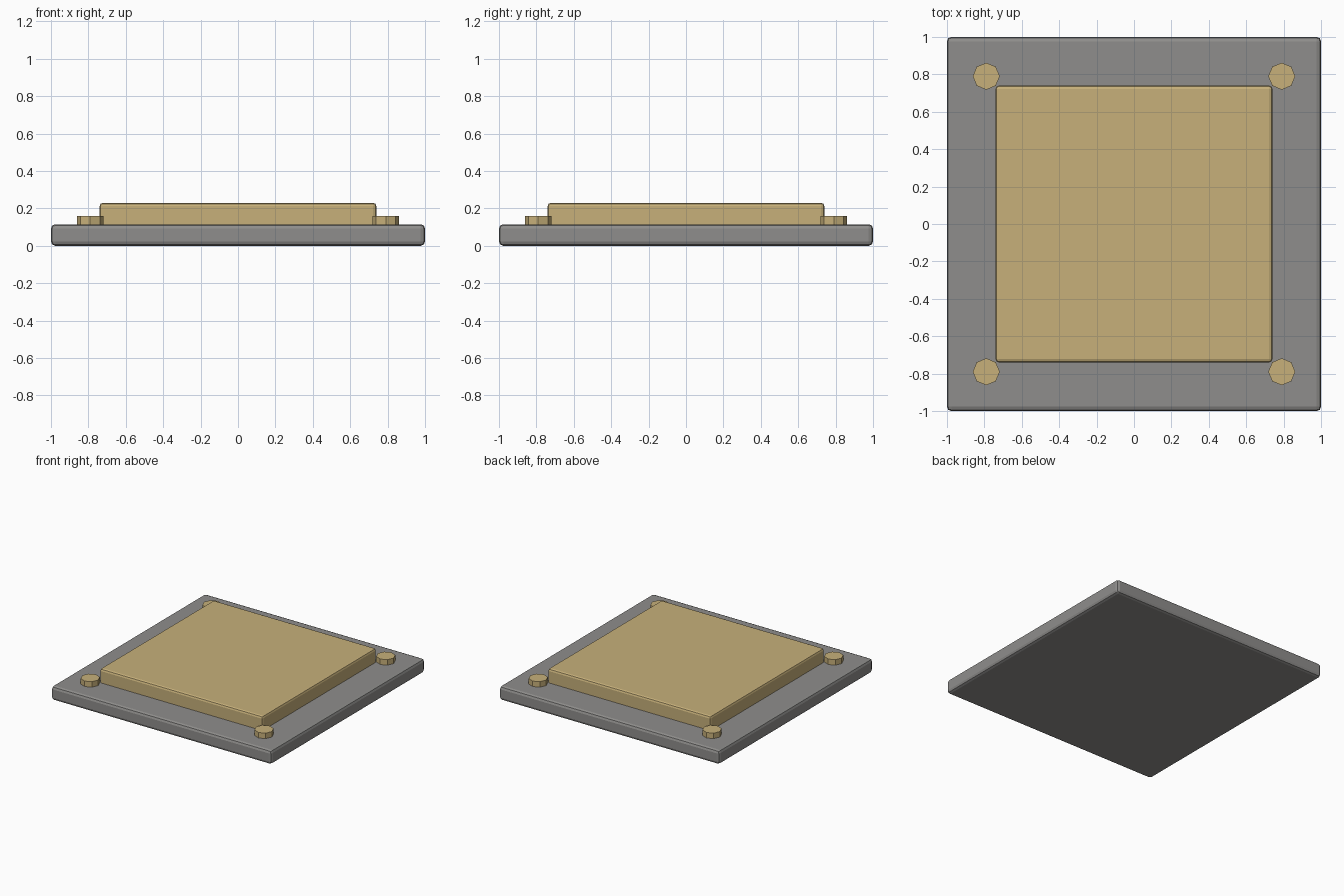
import bpy
import math

cube = bpy.data.objects.get("Cube")
if cube:
    bpy.data.objects.remove(cube, do_unlink=True)


def make_material(name, rgb):
    mat = bpy.data.materials.new(name)
    mat.use_nodes = True
    mat.diffuse_color = (*rgb, 1)
    mat.node_tree.nodes["Principled BSDF"].inputs["Base Color"].default_value = (*rgb, 1)
    return mat


def slab(name, width, z0, z1, bevel, mat):
    """Square slab with softened edges."""
    bpy.ops.mesh.primitive_cube_add(size=1, location=(0, 0, (z0 + z1) / 2))
    obj = bpy.context.object
    obj.name = name
    obj.scale = (width, width, z1 - z0)
    bpy.ops.object.transform_apply(location=False, rotation=False, scale=True)
    mod = obj.modifiers.new("soft_edges", 'BEVEL')
    mod.width = bevel
    mod.segments = 2
    obj.data.materials.append(mat)
    return obj


grey = make_material("stone_grey", (0.275, 0.27, 0.262))
tan = make_material("warm_tan", (0.57, 0.435, 0.195))

# Base plate and raised panel
slab("base_plate", 2.0, 0, 0.115, 0.023, grey)
slab("raised_panel", 1.48, 0.09, 0.23, 0.018, tan)

# Octagonal studs at the four corners
for side, x in (("left", 0.79), ("right", -0.79)):
    for end, y in (("front", -0.79), ("back", 0.79)):
        bpy.ops.mesh.primitive_cylinder_add(
            vertices=8, radius=0.072, depth=0.06, location=(x, y, 0.13))
        stud = bpy.context.object
        stud.name = f"{end}_{side}_stud"
        stud.data.materials.append(tan)
